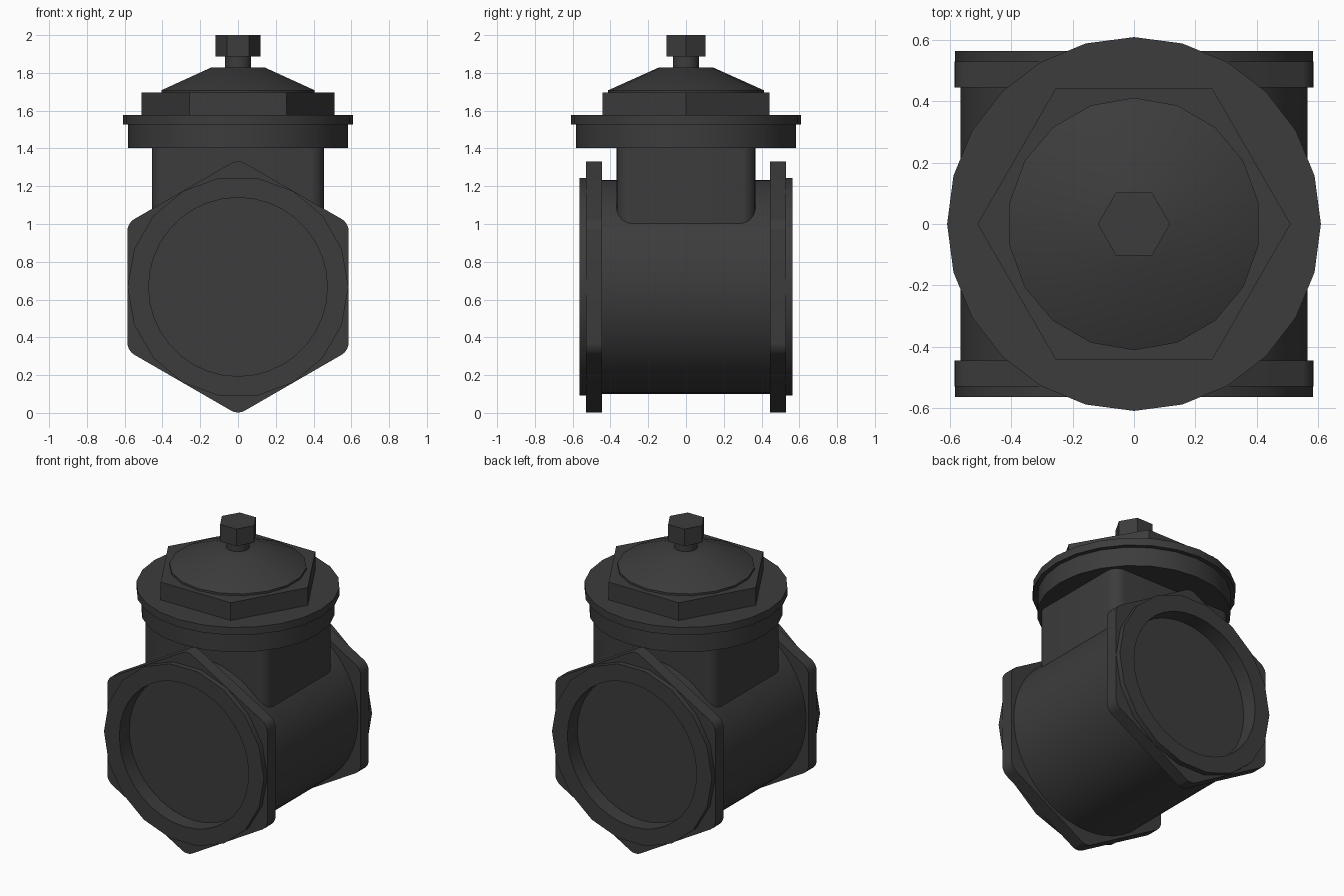
import bpy, bmesh
from math import cos, sin, pi, radians

if "Cube" in bpy.data.objects:
    bpy.data.objects.remove(bpy.data.objects["Cube"])

CZ = 0.667  # height of the pipe axis

dark = bpy.data.materials.new("dark_metal")
dark.diffuse_color = (0.045, 0.045, 0.045, 1)
dark.use_nodes = True
dark.node_tree.nodes["Principled BSDF"].inputs["Base Color"].default_value = dark.diffuse_color


def stack(name, rings, sides, start=0.0, axis='z', scale=(1, 1), round_r=0):
    """Capped prism through (radius, position) rings; optional rounded long edges."""
    bm = bmesh.new()
    loops = []
    for r, p in rings:
        loop = []
        for i in range(sides):
            a = radians(start) + 2 * pi * i / sides
            u, v = r * cos(a) * scale[0], r * sin(a) * scale[1]
            loop.append(bm.verts.new((u, v, p) if axis == 'z' else (u, p, v + CZ)))
        loops.append(loop)
    bm.faces.new(loops[0])
    bm.faces.new(loops[-1])
    long_edges = []
    for a, b in zip(loops, loops[1:]):
        for i in range(sides):
            j = (i + 1) % sides
            bm.faces.new((a[i], a[j], b[j], b[i]))
        long_edges += [bm.edges.get((a[i], b[i])) for i in range(sides)]
    bmesh.ops.recalc_face_normals(bm, faces=bm.faces)
    if round_r:
        bmesh.ops.bevel(bm, geom=long_edges, offset=round_r, segments=5,
                        profile=0.5, affect='EDGES')
    me = bpy.data.meshes.new(name)
    bm.to_mesh(me)
    bm.free()
    me.materials.append(dark)
    ob = bpy.data.objects.new(name, me)
    bpy.context.collection.objects.link(ob)
    return ob


def activate(ob):
    bpy.ops.object.select_all(action='DESELECT')
    ob.select_set(True)
    bpy.context.view_layer.objects.active = ob


def smooth(ob, angle=30):
    activate(ob)
    bpy.ops.object.shade_smooth_by_angle(angle=radians(angle))


def cut(ob, cutter):
    activate(ob)
    mod = ob.modifiers.new("bore", 'BOOLEAN')
    mod.operation = 'DIFFERENCE'
    mod.object = cutter
    bpy.ops.object.modifier_apply(modifier=mod.name)


# Pipe body; its end caps form the floors of the end recesses
parts = [stack("pipe_body", [(0.567, -0.46), (0.567, 0.46)], 48, axis='y')]

# Hexagonal end flanges and raised rims, bored out
bore = stack("bore_cutter", [(0.473, -0.8), (0.473, 0.8)], 36, axis='y')
for side, s in (("front", -1), ("back", 1)):
    flange = stack(side + "_hex_flange", [(0.676, s * 0.445), (0.676, s * 0.53)], 6,
                   start=90, axis='y', round_r=0.04)
    rim = stack(side + "_rim", [(0.585, s * 0.45), (0.585, s * 0.565)], 18, axis='y')
    for ob in (flange, rim):
        cut(ob, bore)
        parts.append(ob)
bpy.data.objects.remove(bore)

# Rectangular neck with rounded corners
h = 2 ** 0.5
parts.append(stack("neck", [(h, 0.75), (h, 1.42)], 4, start=45,
                   scale=(0.456, 0.368), round_r=0.075))

# Bonnet collar and its wider lip
parts.append(stack("bonnet_collar", [(0.582, 1.402), (0.582, 1.535)], 24))
parts.append(stack("bonnet_lip", [(0.61, 1.528), (0.61, 1.578)], 24))

# Bonnet nut, domed cap, stem and stem nut
parts.append(stack("bonnet_nut", [(0.511, 1.57), (0.511, 1.695)], 6))
parts.append(stack("bonnet_cone", [(0.412, 1.68), (0.412, 1.708), (0.145, 1.828)], 18, start=90))
parts.append(stack("stem", [(0.07, 1.81), (0.07, 1.9)], 18))
parts.append(stack("stem_nut", [(0.118, 1.887), (0.118, 2.0)], 6))

for ob in parts:
    smooth(ob)
